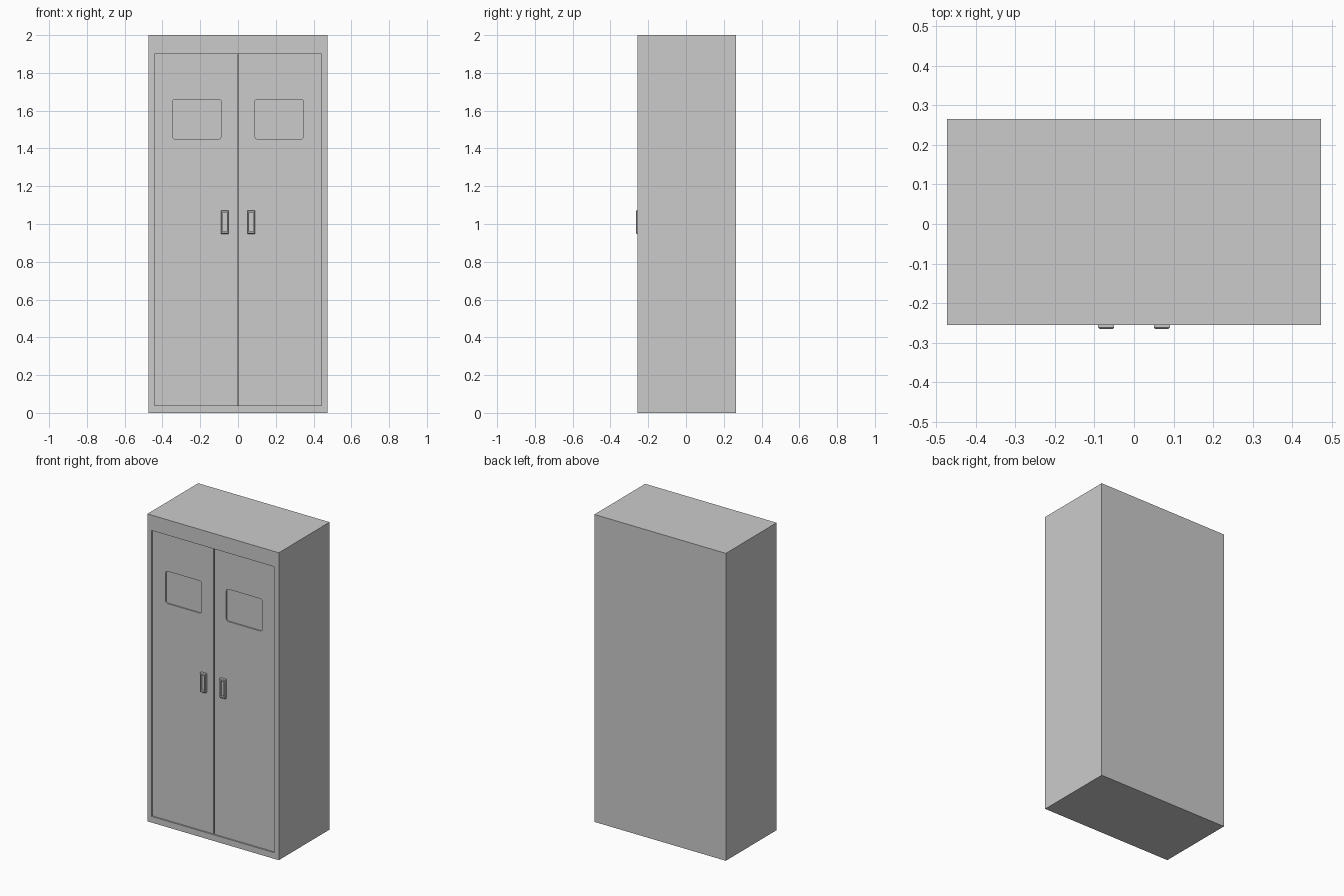
import bpy, bmesh
from math import cos, sin, pi

if "Cube" in bpy.data.objects:
    bpy.data.objects.remove(bpy.data.objects["Cube"])

W, H = 0.473, 2.0                 # half width, height
BACK, FRONT = 0.266, -0.256       # cabinet depth range
DOOR = FRONT + 0.009              # door face, set back inside the frame
FLOOR = FRONT + 0.024             # bottom of the door opening
SEG = 4


def ring(x0, x1, z0, z1, y, r=0.0):
    """Rectangle in the xz plane with optionally rounded corners."""
    corners = [(x1 - r, z1 - r), (x0 + r, z1 - r), (x0 + r, z0 + r), (x1 - r, z0 + r)]
    return [(cx + r * cos((i + k / SEG) * pi / 2), y, cz + r * sin((i + k / SEG) * pi / 2))
            for i, (cx, cz) in enumerate(corners) for k in range(SEG + 1)]


def stack(name, rings):
    """Closed solid skinned through a series of rings, from back to front."""
    bm = bmesh.new()
    loops = [[bm.verts.new(p) for p in r] for r in rings]
    n = len(loops[0])
    for a, b in zip(loops, loops[1:]):
        for i in range(n):
            j = (i + 1) % n
            bm.faces.new((a[i], a[j], b[j], b[i]))
    bm.faces.new(loops[0][::-1])
    bm.faces.new(loops[-1])
    bmesh.ops.remove_doubles(bm, verts=bm.verts, dist=1e-5)
    bmesh.ops.recalc_face_normals(bm, faces=bm.faces)
    mesh = bpy.data.meshes.new(name)
    bm.to_mesh(mesh)
    bm.free()
    obj = bpy.data.objects.new(name, mesh)
    bpy.context.collection.objects.link(obj)
    return obj


# Cabinet shell with a shallow door opening
OX, Z0, Z1 = 0.443, 0.04, 1.9
stack("cabinet_body", [
    ring(-W, W, 0, H, BACK),
    ring(-W, W, 0, H, FRONT),
    ring(-OX, OX, Z0, Z1, FRONT),
    ring(-OX, OX, Z0, Z1, FLOOR),
])

for side, s in (("left", -1), ("right", 1)):
    def part(x0, x1, z0, z1, y, r=0.0):
        a, b = sorted((s * x0, s * x1))
        return ring(a, b, z0, z1, y, r)

    # Door with a rounded recessed panel
    stack(side + "_door", [
        part(0.003, OX, Z0, Z1, FLOOR),
        part(0.003, OX, Z0, Z1, DOOR),
        part(0.088, 0.348, 1.45, 1.66, DOOR, 0.016),
        part(0.088, 0.348, 1.45, 1.66, DOOR + 0.008, 0.016),
    ])

    # Tapered handle with a sunken grip
    stack(side + "_handle", [
        part(0.05, 0.091, 0.948, 1.072, DOOR + 0.004),
        part(0.05, 0.091, 0.948, 1.072, FRONT - 0.006),
        part(0.054, 0.087, 0.952, 1.068, FRONT - 0.010),
        part(0.058, 0.083, 0.960, 1.060, FRONT - 0.010),
        part(0.058, 0.083, 0.960, 1.060, DOOR - 0.004),
    ])
